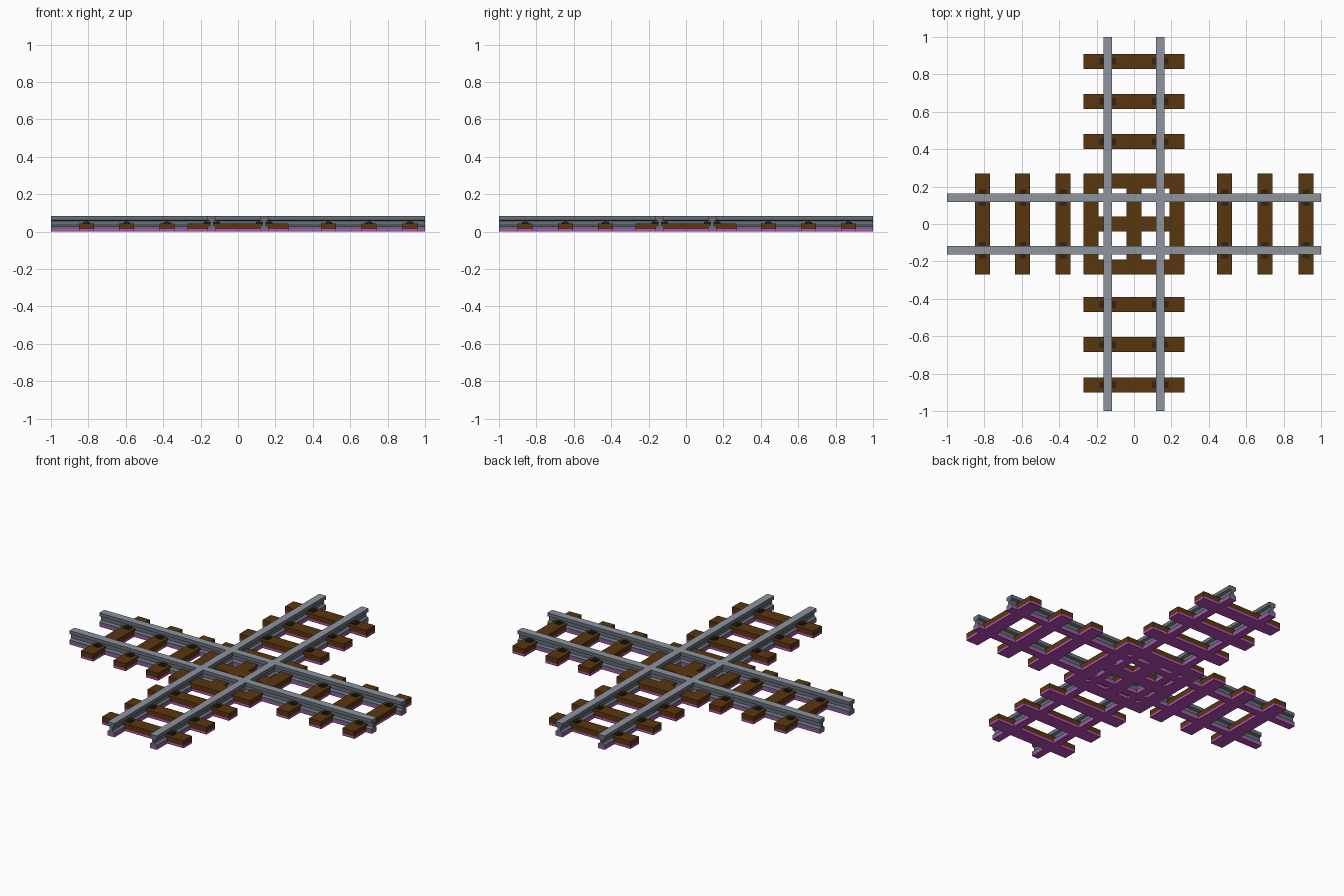
import bpy, bmesh, math
from mathutils import Matrix

cube = bpy.data.objects.get("Cube")
if cube:
    bpy.data.objects.remove(cube, do_unlink=True)


def srgb(r, g, b):
    return tuple(((c / 255 + 0.055) / 1.055) ** 2.4 if c > 10 else c / 255 / 12.92
                 for c in (r, g, b)) + (1.0,)


def material(name, rgb):
    m = bpy.data.materials.new(name)
    m.use_nodes = True
    m.diffuse_color = srgb(*rgb)
    bsdf = m.node_tree.nodes["Principled BSDF"]
    bsdf.inputs["Base Color"].default_value = m.diffuse_color
    bsdf.inputs["Roughness"].default_value = 0.8
    return m


WOOD = material("brown wood", (90, 54, 14))
STEEL = material("polished steel", (142, 147, 157))
DARK_STEEL = material("dark steel", (104, 112, 124))
IRON = material("dark iron", (48, 36, 22))
BASE = material("purple underside", (186, 78, 186))

GAUGE = 0.14       # rail centre from the track centre
HALF_RAIL = 0.0225
BASE_TOP = 0.013
WOOD_TOP = 0.044
RAIL_TOP = 0.083


def finish(name, bm, mats, turned=False):
    """Turn a mesh into an object, optionally rotated a quarter turn."""
    if turned:
        bm.transform(Matrix.Rotation(-math.pi / 2, 4, "Z"))
    bmesh.ops.recalc_face_normals(bm, faces=bm.faces)
    me = bpy.data.meshes.new(name)
    bm.to_mesh(me)
    bm.free()
    for m in mats:
        me.materials.append(m)
    ob = bpy.data.objects.new(name, me)
    bpy.context.collection.objects.link(ob)
    return ob


def add_box(bm, x0, x1, y0, y1, z0, z1, mat=0):
    verts = bmesh.ops.create_cube(bm, size=1)["verts"]
    for v in verts:
        v.co = (x1 if v.co.x > 0 else x0, y1 if v.co.y > 0 else y0,
                z1 if v.co.z > 0 else z0)
    for f in {f for v in verts for f in v.link_faces}:
        f.material_index = mat


def rail(name, x, turned):
    """I-shaped rail running along y, with a coloured strip below."""
    half = [(HALF_RAIL, BASE_TOP), (HALF_RAIL, 0.027), (0.009, 0.035),
            (0.009, 0.056), (HALF_RAIL, 0.062), (HALF_RAIL, RAIL_TOP)]
    profile = half + [(-px, z) for px, z in reversed(half)]
    bm = bmesh.new()
    end = bm.faces.new([bm.verts.new((x + px, -1, z)) for px, z in profile])
    ext = bmesh.ops.extrude_face_region(bm, geom=[end], use_keep_orig=True)["geom"]
    for v in ext:
        if isinstance(v, bmesh.types.BMVert):
            v.co.y = 1
    bmesh.ops.recalc_face_normals(bm, faces=bm.faces)
    for f in bm.faces:      # bright running surface, darker sides
        f.material_index = 0 if f.calc_center_median().z > RAIL_TOP - 0.001 else 1
    add_box(bm, x - HALF_RAIL, x + HALF_RAIL, -1, 1, 0, BASE_TOP, 2)
    finish(name, bm, [STEEL, DARK_STEEL, BASE], turned)


def sleeper(name, y, turned):
    """Wooden sleeper across the track, with its underside layer."""
    bm = bmesh.new()
    add_box(bm, -0.27, 0.27, y - 0.04, y + 0.04, BASE_TOP, WOOD_TOP, 0)
    add_box(bm, -0.27, 0.27, y - 0.04, y + 0.04, 0, BASE_TOP, 1)
    finish(name, bm, [WOOD, BASE], turned)


def fastenings(name, y, turned):
    """Rail clips on both sides of both rails, each with a bolt."""
    bm = bmesh.new()
    for s in (-1, 1):
        x = s * GAUGE
        add_box(bm, x - 0.044, x + 0.044, y - 0.018, y + 0.018, WOOD_TOP, 0.05)
        for d in (-0.031, 0.031):
            add_box(bm, x + d - 0.007, x + d + 0.007, y - 0.008, y + 0.008, 0.05, 0.055)
    finish(name, bm, [IRON], turned)


# Two tracks crossing at right angles
tracks = (("long", False, (-0.86, -0.645, -0.43, 0.44, 0.655, 0.87)),
          ("cross", True, (-0.81, -0.595, -0.38, 0.485, 0.70, 0.92)))
for label, turned, places in tracks:
    for side, s in (("left", 1), ("right", -1)):
        rail(f"{label}_{side}_rail", s * GAUGE, turned)
    for i, y in enumerate(places, 1):
        sleeper(f"{label}_sleeper_{i}", y, turned)
        fastenings(f"{label}_rail_clips_{i}", y, turned)

# Central timber frame: a lattice of bars leaving four square openings
bands = [-0.27, -0.19, -0.04, 0.04, 0.19, 0.27]
bm = bmesh.new()
for z, mat in ((BASE_TOP, 1), (WOOD_TOP, 0)):
    z0 = 0 if mat else BASE_TOP
    grid = {(i, j): bm.verts.new((x, y, z0))
            for i, x in enumerate(bands) for j, y in enumerate(bands)}
    faces = [bm.faces.new([grid[i, j], grid[i + 1, j], grid[i + 1, j + 1], grid[i, j + 1]])
             for i in range(5) for j in range(5) if not (i % 2 and j % 2)]
    for f in faces:
        f.material_index = mat
    new = bmesh.ops.extrude_face_region(bm, geom=faces, use_keep_orig=True)["geom"]
    for g in new:
        if isinstance(g, bmesh.types.BMVert):
            g.co.z = z
    for f in {f for g in new if isinstance(g, bmesh.types.BMVert) for f in g.link_faces}:
        f.material_index = mat
finish("centre_frame", bm, [WOOD, BASE])
